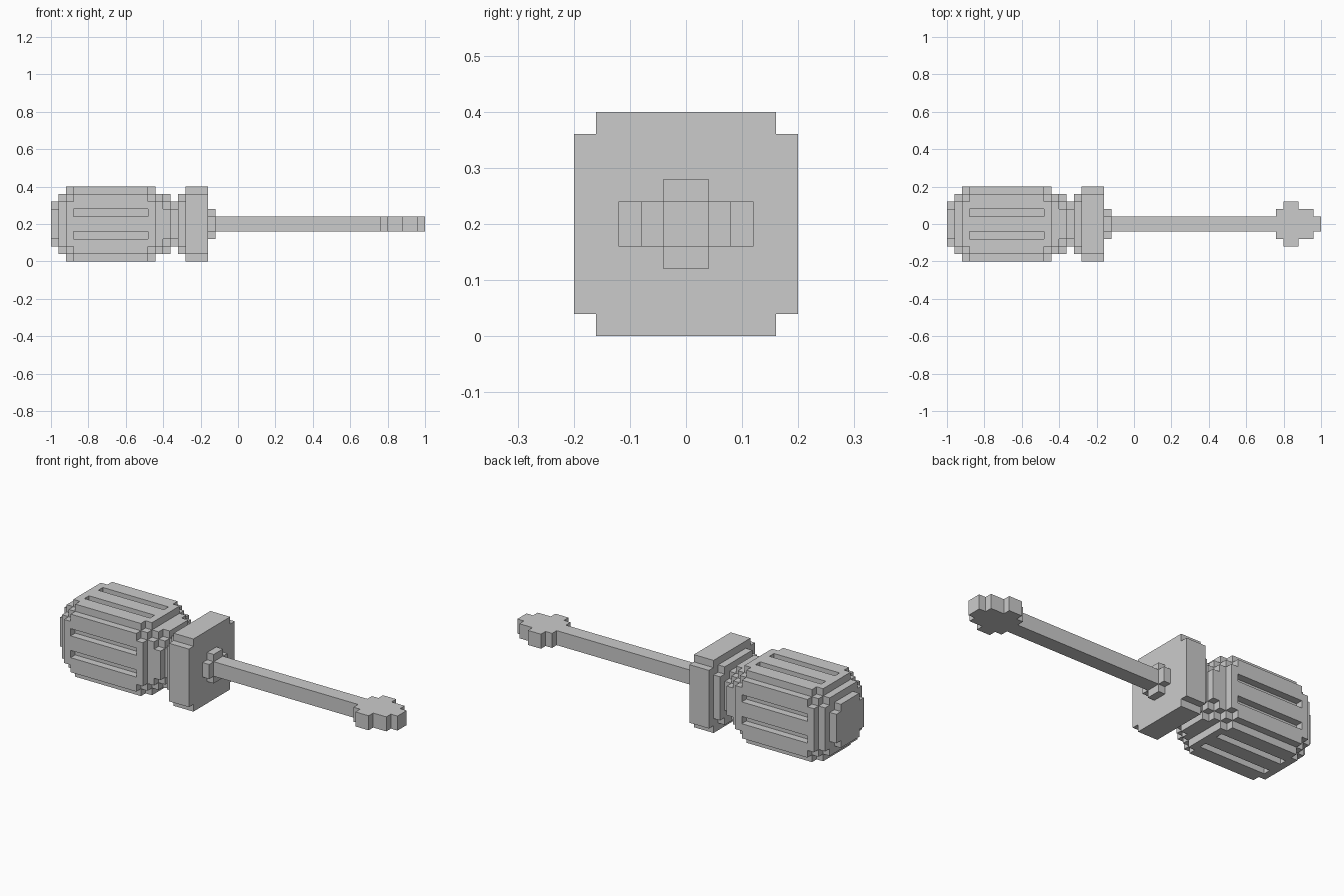
import bpy, bmesh
from mathutils import Vector

if "Cube" in bpy.data.objects:
    bpy.data.objects.remove(bpy.data.objects["Cube"])

U = 0.04                 # block size
AXIS_Z = 0.2             # height of the tool's long axis


def dist(i):
    """Block index away from the axis, same on both sides."""
    return i if i >= 0 else -1 - i


def stepped(x0, x1, half, cut):
    """Square slab along x with stair-stepped corners."""
    r = range(-half, half)
    return {(x, y, z) for x in range(x0, x1) for y in r for z in r
            if dist(y) + dist(z) <= 2 * half - 2 - cut}


def bar(x0, x1, hy, hz):
    return {(x, y, z) for x in range(x0, x1)
            for y in range(-hy, hy) for z in range(-hz, hz)}


def slabs(rows):
    return set().union(*(stepped(*r) for r in rows))


# Grip: rounded butt, body and tapering neck
grip = slabs([(-25, -24, 3, 1), (-24, -23, 4, 1), (-23, -22, 5, 2),
              (-22, -12, 5, 1), (-12, -11, 5, 2), (-11, -10, 4, 1),
              (-10, -9, 4, 2), (-9, -8, 3, 1)])
# Two finger grooves on each of the four sides
grip -= {c for c in grip if -22 <= c[0] < -12
         and sorted((dist(c[1]), dist(c[2]))) == [1, 4]}

parts = {
    "grip": grip,
    "guard": slabs([(-8, -7, 4, 1), (-7, -4, 5, 1)]),
    "ferrule": bar(-4, -3, 2, 1) | bar(-4, -3, 1, 2),
    "shaft": bar(-3, 19, 1, 1),
    "tip": bar(19, 20, 2, 1) | bar(20, 22, 3, 1) | bar(22, 24, 2, 1) | bar(24, 25, 1, 1),
}
solid = set().union(*parts.values())


def build(name, cells):
    """Skin the blocks with outward faces, then merge flat areas."""
    bm = bmesh.new()
    verts = {}

    def vert(p):
        if p not in verts:
            verts[p] = bm.verts.new(Vector(p) * U + Vector((0, 0, AXIS_Z)))
        return verts[p]

    for c in cells:
        for a in range(3):
            for s in (0, 1):
                n = list(c)
                n[a] += 2 * s - 1
                if tuple(n) in solid:
                    continue
                ring = []
                for j, k in ((0, 0), (1, 0), (1, 1), (0, 1)):
                    p = list(c)
                    p[a] += s
                    p[(a + 1) % 3] += j
                    p[(a + 2) % 3] += k
                    ring.append(vert(tuple(p)))
                bm.faces.new(ring if s else ring[::-1])
    bmesh.ops.dissolve_limit(bm, angle_limit=0.01, verts=bm.verts[:], edges=bm.edges[:])
    mesh = bpy.data.meshes.new(name)
    bm.to_mesh(mesh)
    bm.free()
    bpy.context.collection.objects.link(bpy.data.objects.new(name, mesh))


for part, cells in parts.items():
    build(part, cells)
